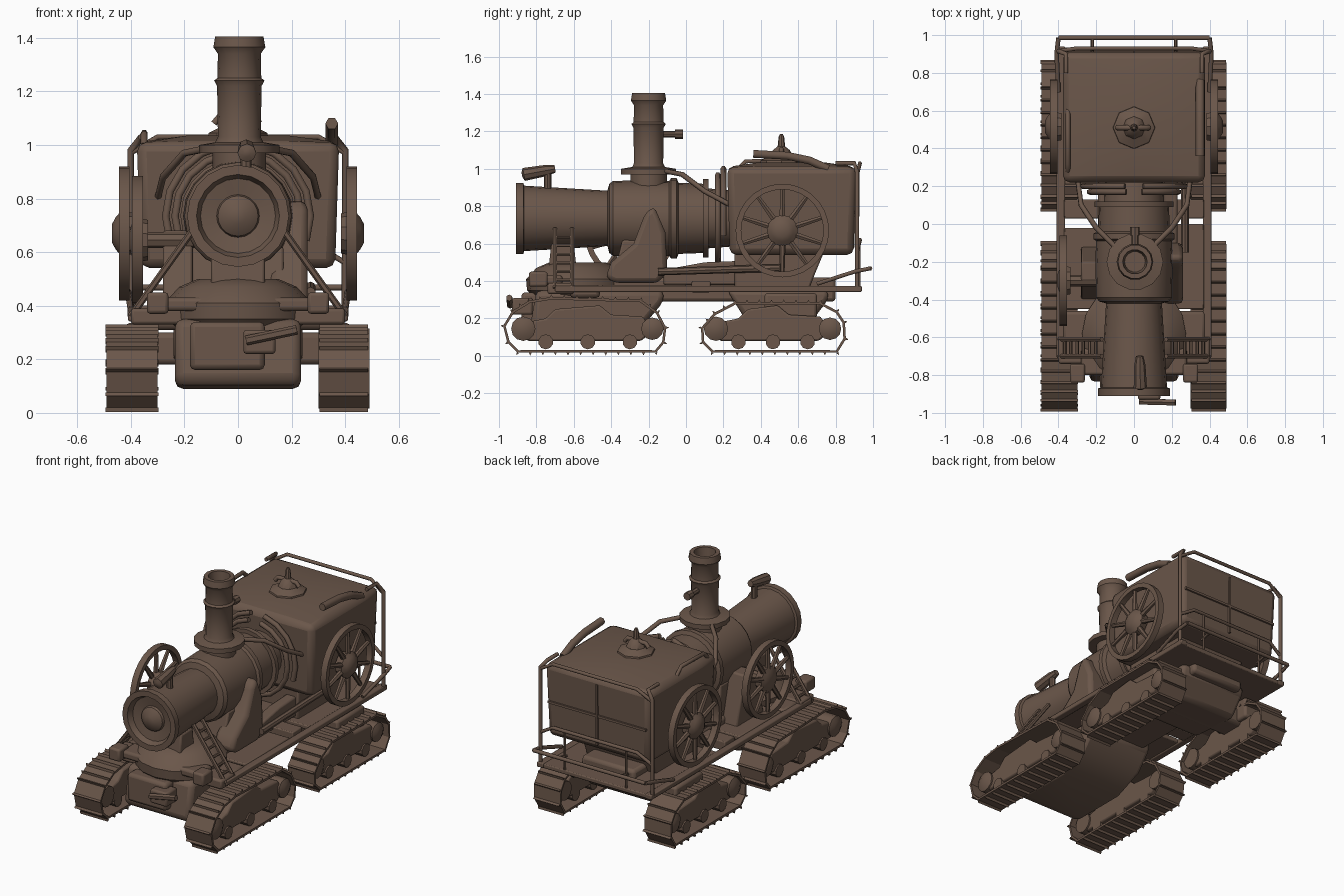
import bpy, bmesh, math
from mathutils import Vector

if "Cube" in bpy.data.objects:
    bpy.data.objects.remove(bpy.data.objects["Cube"])

brown = bpy.data.materials.new("weathered brown")
brown.diffuse_color = (0.145, 0.094, 0.068, 1)
brown.use_nodes = True
brown.node_tree.nodes["Principled BSDF"].inputs["Base Color"].default_value = brown.diffuse_color


def finish(name, bm, bevel=0.0, smooth=True, segs=2):
    bmesh.ops.recalc_face_normals(bm, faces=bm.faces)
    me = bpy.data.meshes.new(name)
    bm.to_mesh(me)
    bm.free()
    me.materials.append(brown)
    ob = bpy.data.objects.new(name, me)
    bpy.context.collection.objects.link(ob)
    if bevel:
        m = ob.modifiers.new("bevel", 'BEVEL')
        m.width, m.segments = bevel, segs
    if smooth:
        bpy.context.view_layer.objects.active = ob
        ob.select_set(True)
        bpy.ops.object.shade_smooth_by_angle(angle=math.radians(35))
        ob.select_set(False)
    return ob


def box(name, x, y, z, bevel=0.006):
    bm = bmesh.new()
    bmesh.ops.create_cube(bm, size=1)
    for v in bm.verts:
        v.co = Vector([(a + b) / 2 + c * (b - a) for (a, b), c in zip((x, y, z), v.co)])
    return finish(name, bm, bevel)


def lathe(name, start, axis, profile, n=16, ring=False):
    """Surface of revolution; profile = (distance along axis, radius); ring = closed profile."""
    bm = bmesh.new()
    q = Vector((0, 0, 1)).rotation_difference(Vector(axis).normalized())
    rings = []
    for d, r in profile:
        rings.append([bm.verts.new(Vector(start) + q @ Vector(
            (r * math.cos(2 * math.pi * i / n), r * math.sin(2 * math.pi * i / n), d))) for i in range(n)])
    for a, b in zip(rings, rings[1:] + (rings[:1] if ring else [])):
        for i in range(n):
            bm.faces.new((a[i], a[(i + 1) % n], b[(i + 1) % n], b[i]))
    if not ring:
        bm.faces.new(rings[0])
        bm.faces.new(rings[-1])
    return finish(name, bm)


def rod(name, a, b, r, n=8, r2=None):
    d = Vector(b) - Vector(a)
    return lathe(name, a, d, [(0, r), (d.length, r if r2 is None else r2)], n)


def pipe(name, pts, r):
    cu = bpy.data.curves.new(name, 'CURVE')
    cu.dimensions, cu.bevel_depth, cu.bevel_resolution, cu.use_fill_caps = '3D', r, 1, True
    sp = cu.splines.new('POLY')
    sp.points.add(len(pts) - 1)
    for p, c in zip(sp.points, pts):
        p.co = (*c, 1)
    cu.materials.append(brown)
    ob = bpy.data.objects.new(name, cu)
    bpy.context.collection.objects.link(ob)
    return ob


def prism(name, pts, x0, x1, bevel=0.01):
    """Side profile (y, z) extruded across x."""
    bm = bmesh.new()
    f = bm.faces.new([bm.verts.new((x0, y, z)) for y, z in pts])
    ext = bmesh.ops.extrude_face_region(bm, geom=[f])
    for v in ext['geom']:
        if isinstance(v, bmesh.types.BMVert):
            v.co.x = x1
    return finish(name, bm, bevel)


def belt(name, pts, x0, x1, t):
    """Closed track band with cleats standing out of it."""
    bm = bmesh.new()
    cy, cz = sum(p[0] for p in pts) / len(pts), 0.16
    path, n = [], len(pts)
    for i, p in enumerate(pts):
        q = pts[(i + 1) % n]
        k = max(1, round(math.dist(p, q) / 0.07))
        path += [(p[0] + (q[0] - p[0]) * j / k, p[1] + (q[1] - p[1]) * j / k) for j in range(k)]
    m, loops = len(path), []
    for i, (y, z) in enumerate(path):
        a, b = path[i - 1], path[(i + 1) % m]
        nrm = Vector((b[1] - a[1], a[0] - b[0])).normalized()
        if nrm.dot(Vector((y - cy, z - cz))) < 0:
            nrm = -nrm
        loops.append([bm.verts.new((x, y - nrm.x * d, z - nrm.y * d))
                      for x, d in ((x0, 0), (x1, 0), (x1, t), (x0, t))])
        tan = Vector((-nrm.y, nrm.x)) * 0.007     # cleat
        c = Vector((y, z))
        base = [c - tan, c + tan, c + nrm * 0.014]
        ends = [[bm.verts.new((x, *p)) for p in base] for x in (x0 + 0.004, x1 - 0.004)]
        for e in ends:
            bm.faces.new(e)
        for j in range(3):
            bm.faces.new((ends[0][j], ends[0][(j + 1) % 3], ends[1][(j + 1) % 3], ends[1][j]))
    for a, b in zip(loops, loops[1:] + loops[:1]):
        for j in range(4):
            bm.faces.new((a[j], a[(j + 1) % 4], b[(j + 1) % 4], b[j]))
    finish(name, bm, smooth=False)


def flywheel(name, x, y, z, R, side, hub):
    bx = x - side * 0.02
    lathe(name + "_rim", (bx, y, z), (side, 0, 0), [(0, R - 0.03), (0, R), (0.04, R), (0.04, R - 0.03)], 28, True)
    lathe(name + "_hub", (bx - side * 0.02, y, z), (side, 0, 0),
          [(0, 0.075), (0.05, 0.085), (hub * 0.7 + 0.04, 0.06), (hub + 0.04, 0.035)], 10)
    for i in range(10):
        a = 2 * math.pi * (i + 0.5) / 10
        rod(name + "_spoke", (x, y + 0.05 * math.cos(a), z + 0.05 * math.sin(a)),
            (x, y + (R - 0.02) * math.cos(a), z + (R - 0.02) * math.sin(a)), 0.018, 6, 0.012)


# boiler with flared front ring, recessed door and wider rear section
lathe("boiler", (0, -0.91, 0.735), (0, 1, 0),
      [(0.0, 0.03), (0.03, 0.075), (0.045, 0.08), (0.035, 0.14), (0.0, 0.155), (0.0, 0.19), (0.04, 0.19), (0.045, 0.175),
       (0.49, 0.148), (0.50, 0.185), (0.52, 0.2), (0.72, 0.205), (0.82, 0.2), (0.83, 0.215), (0.86, 0.215),
       (0.87, 0.19), (1.0, 0.185), (1.0, 0.21), (1.03, 0.21), (1.03, 0.16), (1.16, 0.15)], 20)
# chimney, its saddle flange and side stub
lathe("chimney", (0.005, -0.20, 0.88), (0, 0, 1),
      [(0, 0.1), (0.09, 0.1), (0.09, 0.15), (0.12, 0.15), (0.13, 0.09), (0.15, 0.08), (0.34, 0.083), (0.36, 0.094),
       (0.37, 0.082), (0.46, 0.08), (0.485, 0.097), (0.525, 0.09), (0.525, 0.065), (0.44, 0.055)], 14)
lathe("chimney_stub", (0.005, -0.13, 1.185), (0, 1, 0), [(0, 0.018), (0.07, 0.018), (0.07, 0.025), (0.115, 0.025)], 8)
# whistle on the boiler front
rod("whistle_stem", (0.03, -0.74, 0.88), (0.03, -0.74, 1.0), 0.02)
lathe("whistle_horn", (0.03, -0.70, 1.0), (0.02, -1, -0.18), [(0, 0.02), (0.05, 0.03), (0.17, 0.035), (0.18, 0.012)], 8)

# cab box with slightly pillowed roof
bm = bmesh.new()
bmesh.ops.create_grid(bm, x_segments=4, y_segments=4, size=0.5)
ext = bmesh.ops.extrude_face_region(bm, geom=bm.faces[:])
for v in [g for g in ext['geom'] if isinstance(g, bmesh.types.BMVert)]:
    v.co.z = 1
for v in bm.verts:
    top = v.co.z > 0.5
    edge = max(abs(v.co.x), abs(v.co.y)) > 0.45
    s = 1.0 if top else 0.96
    v.co = Vector((v.co.x * 0.755 * s, 0.565 + v.co.y * 0.69 * s, (1.01 if edge else 1.035) if top else 0.54))
cab = finish("cab_tank", bm)
m = cab.modifiers.new("bevel", 'BEVEL')
m.width, m.segments, m.limit_method, m.angle_limit = 0.035, 2, 'ANGLE', math.radians(50)
box("cab_back_seam", (-0.006, 0.006), (0.90, 0.916), (0.58, 0.97), 0)
box("cab_back_band", (-0.35, 0.35), (0.90, 0.914), (0.76, 0.775), 0)
lathe("roof_dome", (0, 0.51, 1.02), (0, 0, 1), [(0, 0.115), (0.025, 0.11), (0.05, 0.06), (0.08, 0.045),
      (0.1, 0.02), (0.15, 0.015), (0.165, 0.008)], 8)
pipe("roof_handle", [(-0.09, 0.51, 1.08), (-0.07, 0.51, 1.105), (0.06, 0.51, 1.105), (0.08, 0.51, 1.08)], 0.014)
pipe("roof_exhaust", [(0.35, 0.76, 1.0), (0.35, 0.66, 1.045), (0.35, 0.54, 1.07), (0.35, 0.36, 1.08)], 0.024)
pipe("roof_left_rail", [(-0.35, 0.28, 1.0), (-0.35, 0.32, 1.04), (-0.35, 0.55, 1.045), (-0.35, 0.6, 1.0)], 0.013)
prism("cab_base", [(0.26, 0.36), (0.66, 0.36), (0.69, 0.44), (0.74, 0.56), (0.26, 0.56)], -0.25, 0.25)

# chassis
box("centre_beam", (-0.19, 0.19), (-0.76, 0.80), (0.29, 0.42), 0.02)
box("rear_platform", (-0.40, 0.40), (0.21, 0.935), (0.342, 0.37))
box("middle_cross_beam", (-0.37, 0.37), (0.03, 0.13), (0.34, 0.40))
box("front_cross_beam", (-0.28, 0.28), (-0.80, -0.66), (0.38, 0.43), 0.015)
box("front_axle", (-0.38, 0.38), (-0.62, -0.46), (0.31, 0.38), 0.02)
box("rear_axle", (-0.38, 0.38), (0.45, 0.62), (0.18, 0.30), 0.02)
prism("rear_hull", [(0.22, 0.35), (0.32, 0.19), (0.66, 0.17), (0.76, 0.30), (0.76, 0.35)], -0.24, 0.24, 0.03)
prism("front_hull", [(-0.84, 0.12), (-0.79, 0.09), (-0.42, 0.09), (-0.22, 0.17), (-0.12, 0.29), (-0.12, 0.35), (-0.80, 0.35)],
      -0.235, 0.235, 0.03)
lathe("turntable_pan", (0, -0.58, 0.30), (0, 0, 1), [(0, 0.22), (0.05, 0.27), (0.11, 0.275), (0.17, 0.22), (0.2, 0.15)], 16)
prism("boiler_saddle", [(-0.74, 0.42), (-0.58, 0.42), (-0.60, 0.60), (-0.72, 0.60)], -0.1, 0.1)
prism("firebox", [(-0.40, 0.38), (-0.10, 0.38), (-0.11, 0.62), (-0.34, 0.62)], -0.17, 0.17)
box("front_bumper_box", (-0.18, 0.10), (-0.88, -0.78), (0.16, 0.34), 0.02)
box("tow_box", (0.02, 0.14), (-0.93, -0.82), (0.22, 0.31), 0.012)
rod("tow_handle", (0.03, -0.94, 0.27), (0.22, -0.945, 0.31), 0.018, 6)

# steam cylinder housing on the right, front flywheel on the left
prism("cylinder_housing", [(-0.43, 0.42), (-0.38, 0.39), (-0.15, 0.39), (-0.10, 0.45), (-0.11, 0.66), (-0.17, 0.80),
      (-0.22, 0.76), (-0.28, 0.60), (-0.40, 0.50)], 0.12, 0.26, 0.025)
prism("drive_cover", [(-0.12, 0.38), (0.35, 0.38), (0.35, 0.51), (0.1, 0.5), (-0.12, 0.46)], 0.16, 0.23)
rod("connecting_rod", (0.27, -0.15, 0.45), (0.27, 0.5, 0.47), 0.02)
box("right_deck", (0.19, 0.37), (-0.45, 0.0), (0.35, 0.38))
box("left_deck", (-0.37, -0.19), (-0.45, -0.02), (0.35, 0.38))
prism("left_bracket", [(-0.40, 0.37), (-0.12, 0.37), (-0.2, 0.68), (-0.3, 0.68)], -0.28, -0.17)
flywheel("front_flywheel", -0.375, -0.30, 0.645, 0.24, -1, 0.03)
rod("front_flywheel_axle", (-0.38, -0.30, 0.645), (-0.1, -0.30, 0.645), 0.03)

front_path = [(-0.90, 0.017), (-0.16, 0.017), (-0.115, 0.07), (-0.105, 0.15), (-0.15, 0.235), (-0.24, 0.30),
              (-0.72, 0.315), (-0.84, 0.295), (-0.93, 0.24), (-0.978, 0.16), (-0.955, 0.07)]
rear_path = [(0.14, 0.017), (0.81, 0.017), (0.855, 0.09), (0.85, 0.18), (0.81, 0.24), (0.72, 0.287),
             (0.26, 0.287), (0.15, 0.23), (0.08, 0.15), (0.085, 0.07)]
for s, side in ((-1, "left"), (1, "right")):
    # crawler tracks with frames, sprockets and rollers
    for nm, path, y0, y1 in (("front", front_path, -0.87, -0.18), ("rear", rear_path, 0.16, 0.77)):
        t = f"{side}_{nm}_track"
        belt(t, path, s * 0.30, s * 0.49, 0.014)
        prism(t + "_frame", [(y0 + 0.02, 0.08), (y1 - 0.06, 0.08), (y1, 0.13), (y1 - 0.05, 0.21), (y1 - 0.22, 0.22),
              (y1 - 0.28, 0.27), (y0 + 0.17, 0.25), (y0 + 0.12, 0.2), (y0 + 0.02, 0.18)], s * 0.33, s * 0.45)
        for y, r in ((y0, 0.065), (y1, 0.06)):
            lathe(t + "_sprocket", (s * 0.32, y, 0.145), (s, 0, 0), [(0, r), (0.14, r), (0.155, r * 0.5)], 12)
        for i in range(3):
            y = y0 + 0.12 + i * (y1 - y0 - 0.24) / 2
            lathe(t + "_roller", (s * 0.33, y, 0.075), (s, 0, 0), [(0, 0.04), (0.13, 0.04)], 10)
    box(side + "_rear_mount", sorted((s * 0.30, s * 0.42)), (0.42, 0.70), (0.20, 0.335), 0.015)
    # side rail and big rear flywheel
    box(side + "_side_rail", sorted((s * 0.365, s * 0.41)), (-0.70, 0.94), (0.342, 0.374))
    flywheel(side + "_rear_flywheel", s * 0.425, 0.515, 0.67, 0.25, s, 0.045)
    # leaning ladder
    for y in (-0.70, -0.61):
        rod(side + "_ladder_rail", (s * 0.17, y, 0.68), (s * 0.40, y, 0.36), 0.013, 6)
    for i in range(6):
        k = (i + 1) / 7
        x, z = s * (0.17 + 0.23 * k), 0.68 - 0.32 * k
        rod(side + "_ladder_rung", (x, -0.70, z), (x, -0.61, z), 0.009, 6)
    box(side + "_front_arm", sorted((s * 0.2, s * 0.40)), (-0.74, -0.60), (0.33, 0.39), 0.012)
    box(side + "_front_lamp_box", sorted((s * 0.26, s * 0.34)), (-0.84, -0.74), (0.37, 0.45), 0.012)
    # steam pipes curving over the boiler, and from saddle to cab
    for y, r, end in ((0.17, 0.235, 170), (0.20, 0.27, 110)):
        pipe(side + "_steam_pipe", [(s * r * math.sin(a), y, 0.735 + r * math.cos(a))
                                    for a in (math.radians(d) for d in range(10, end + 1, 20))], 0.016)
    pipe(side + "_cab_pipe", [(s * 0.1, -0.12, 0.99), (s * 0.2, -0.02, 0.97), (s * 0.28, 0.1, 0.88), (s * 0.3, 0.25, 0.8)], 0.014)
    # rear hand rails
    pipe(side + "_rear_post", [(s * 0.40, 0.915, 0.36), (s * 0.40, 0.915, 0.98), (s * 0.36, 0.90, 1.03),
                               (s * 0.36, 0.80, 1.03)], 0.013)
    pipe(side + "_rear_brace", [(s * 0.40, 0.70, 0.385), (s * 0.41, 0.90, 0.45), (s * 0.40, 0.985, 0.468)], 0.012)
    rod(side + "_rear_stay", (s * 0.22, 0.905, 0.45), (s * 0.22, 0.985, 0.468), 0.009, 6)
    rod(side + "_mid_post", (s * 0.22, 0.925, 0.36), (s * 0.22, 0.925, 0.62), 0.009, 6)
pipe("rear_step_rail", [(-0.40, 0.985, 0.468), (0.40, 0.985, 0.468)], 0.012)
for z in (0.62, 1.03):
    pipe("rear_hand_rail", [(-0.40, 0.915, z - 0.06), (-0.3, 0.93, z), (0.3, 0.93, z), (0.40, 0.915, z - 0.06)], 0.011)
